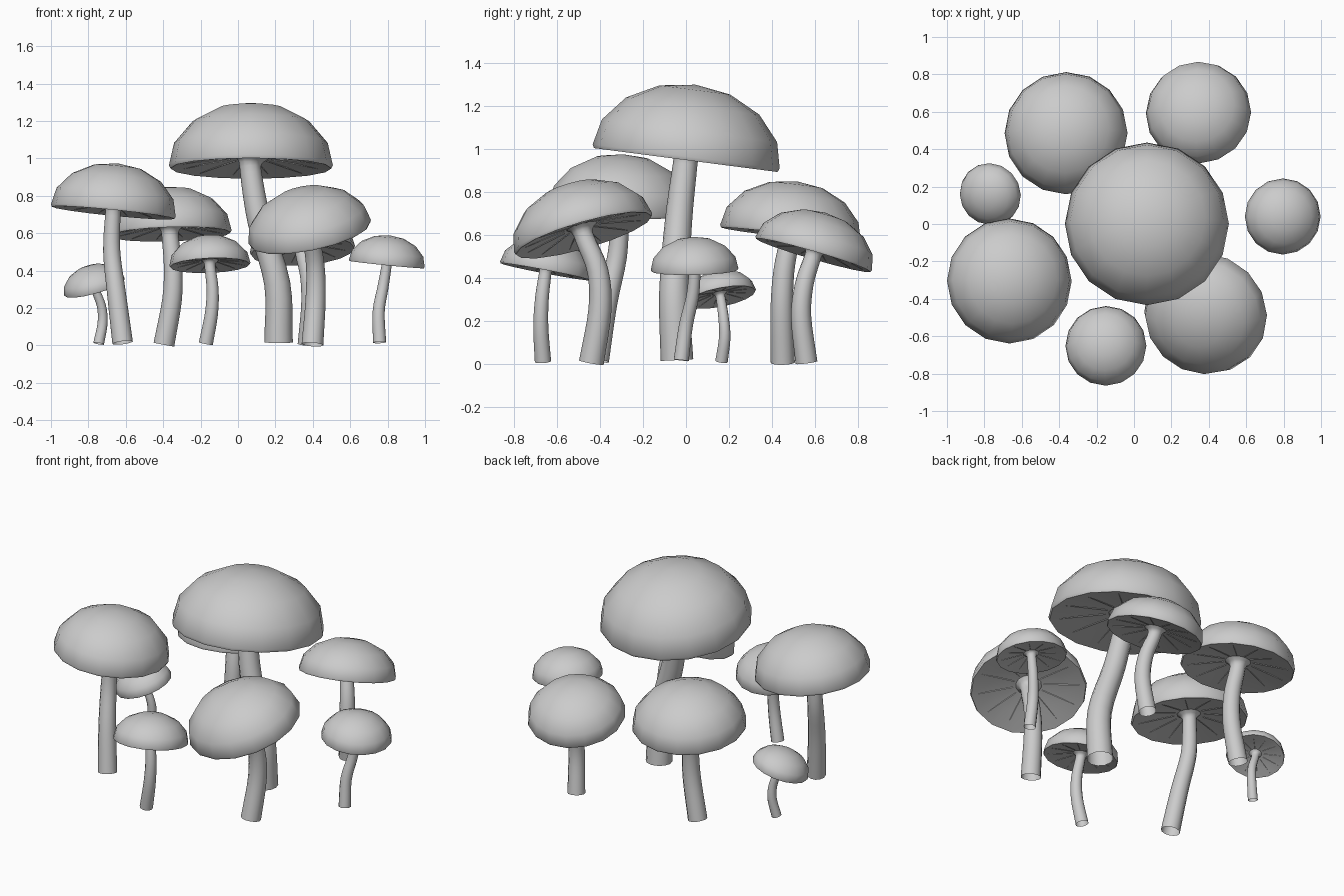
import bpy, bmesh
from math import sin, cos, pi, radians
from mathutils import Vector

if "Cube" in bpy.data.objects:
    bpy.data.objects.remove(bpy.data.objects["Cube"])

SIDES = 16        # segments round each cap
STEM_SIDES = 12
GILLS = 12
DEPTH = .12       # hollow of the underside, as a fraction of cap radius


def finish(name, bm, fix_normals=True):
    if fix_normals:
        bmesh.ops.recalc_face_normals(bm, faces=bm.faces)
    me = bpy.data.meshes.new(name)
    bm.to_mesh(me)
    bm.free()
    ob = bpy.data.objects.new(name, me)
    bpy.context.collection.objects.link(ob)
    bpy.ops.object.select_all(action='DESELECT')
    bpy.context.view_layer.objects.active = ob
    ob.select_set(True)
    bpy.ops.object.shade_smooth_by_angle(angle=radians(45))
    return ob


def place(ob, centre, normal):
    ob.rotation_mode = 'QUATERNION'
    ob.rotation_quaternion = Vector((0, 0, 1)).rotation_difference(normal)
    ob.location = centre


def skin(bm, rings):
    for a, b in zip(rings, rings[1:]):
        n = len(a)
        for i in range(n):
            j = (i + 1) % n
            bm.faces.new((a[i], a[j], b[j], b[i]))


def fan(bm, ring, centre):
    for i in range(len(ring)):
        bm.faces.new((ring[i], ring[(i + 1) % len(ring)], centre))


# dome profile as fractions of radius and height
DOME = [(.38, .928), (.715, .708), (.94, .37), (1.003, .02), (.985, -.03)]


def under(p):
    # height of the underside at radius fraction p
    return DEPTH * (1 - p) / .8 - .01


def cap(name, centre, r, h, normal):
    bm = bmesh.new()
    # dome, then hollow cone-shaped underside
    prof = [(r * p, h * z) for p, z in DOME]
    prof += [(r * p, r * under(p)) for p in (.6, .2)]
    rings = [[bm.verts.new((p * cos(2 * pi * i / SIDES), p * sin(2 * pi * i / SIDES), z))
              for i in range(SIDES)] for p, z in prof]
    skin(bm, rings)
    fan(bm, rings[0], bm.verts.new((0, 0, h)))
    fan(bm, rings[-1], bm.verts.new((0, 0, under(.15) * r)))
    place(finish(name, bm), centre, normal)


def gills(name, centre, r, normal):
    # low radial ridges under the cap
    bm = bmesh.new()
    for i in range(GILLS):
        a = 2 * pi * (i + .5) / GILLS
        d, s = Vector((cos(a), sin(a), 0)), Vector((-sin(a), cos(a), 0)) * .004 * r
        v = []
        for p in (.26, .88):
            q = Vector((0, 0, r * (under(p) - .002))) + d * r * p
            low = q - Vector((0, 0, .012 * r))
            v.append([bm.verts.new(w) for w in (q + s, low, q - s)])
        for k in (0, 1):
            bm.faces.new((v[0][k], v[1][k], v[1][k + 1], v[0][k + 1]))
    place(finish(name, bm, False), centre, normal)


def spline(pts, steps=4):
    # smooth path through the points
    p = [pts[0] * 2 - pts[1]] + pts + [pts[-1] * 2 - pts[-2]]
    out = []
    for k in range(1, len(p) - 2):
        a, b, c, d = p[k - 1:k + 3]
        for s in range(steps):
            t = s / steps
            out.append(.5 * (2 * b + (c - a) * t + (2 * a - 5 * b + 4 * c - d) * t * t
                             + (3 * b - a - 3 * c + d) * t ** 3))
    return out + [pts[-1]]


FLARE = (1.0, 1.08, 1.25, 1.7)     # widening where the stem meets the cap


def stem(name, pts, r0, r1):
    path = spline(pts)
    n = len(path)
    bm = bmesh.new()
    rings = []
    for k, p in enumerate(path):
        t = (path[min(k + 1, n - 1)] - path[max(k - 1, 0)]).normalized()
        u = Vector((0, 1, 0)).cross(t).normalized()
        v = t.cross(u)
        rad = r0 + (r1 - r0) * min(1, k / (n - 5))
        if k >= n - 4:
            rad = r1 * FLARE[k - n + 4]
        rings.append([bm.verts.new(p + rad * (u * cos(2 * pi * i / STEM_SIDES)
                                              + v * sin(2 * pi * i / STEM_SIDES)))
                      for i in range(STEM_SIDES)])
    skin(bm, rings)     # open at the foot
    finish(name, bm, False)


# name, cap centre, radius, height, lean (x, y), stem base/low/mid points, stem radii
MUSHROOMS = [
    ("tall_centre", (.069, .0, .957), .437, .343, (.0, .13),
     [(.217, -.042, .017), (.21, -.055, .33), (.115, -.035, .66)], .076, .057),
    ("left_front", (-.667, -.305, .717), .334, .258, (.10, .05),
     [(-.617, -.413, .015), (-.65, -.37, .28), (-.675, -.32, .5)], .055, .041),
    ("left_back", (-.363, .485, .602), .328, .248, (-.03, .12),
     [(-.396, .45, .005), (-.352, .445, .25), (-.348, .455, .43)], .056, .045),
    ("right_front", (.384, -.477, .604), .333, .242, (-.20, -.29),
     [(.398, -.44, .005), (.415, -.40, .25), (.413, -.41, .43)], .058, .045),
    ("right_back", (.345, .593, .51), .281, .2, (-.07, .29),
     [(.37, .56, .005), (.385, .535, .22), (.375, .55, .37)], .051, .039),
    ("small_front", (-.15, -.652, .432), .216, .158, (-.04, .19),
     [(-.172, -.665, .01), (-.142, -.675, .17), (-.136, -.67, .30)], .038, .029),
    ("small_right", (.795, .04, .437), .203, .153, (.10, -.02),
     [(.757, -.022, .016), (.752, 0, .18), (.775, .03, .31)], .035, .027),
    ("small_left", (-.767, .16, .312), .168, .12, (-.28, -.20),
     [(-.745, .165, .01), (-.724, .18, .12), (-.73, .175, .21)], .029, .022),
]

for name, c, r, h, (lx, ly), pts, r0, r1 in MUSHROOMS:
    c = Vector(c)
    nrm = Vector((lx, ly, 1)).normalized()
    cap(name + "_cap", c, r, h, nrm)
    gills(name + "_gills", c, r, nrm)
    stem(name + "_stem", [Vector(p) for p in pts] + [c - nrm * .08 * r, c + nrm * under(.2) * r], r0, r1)
